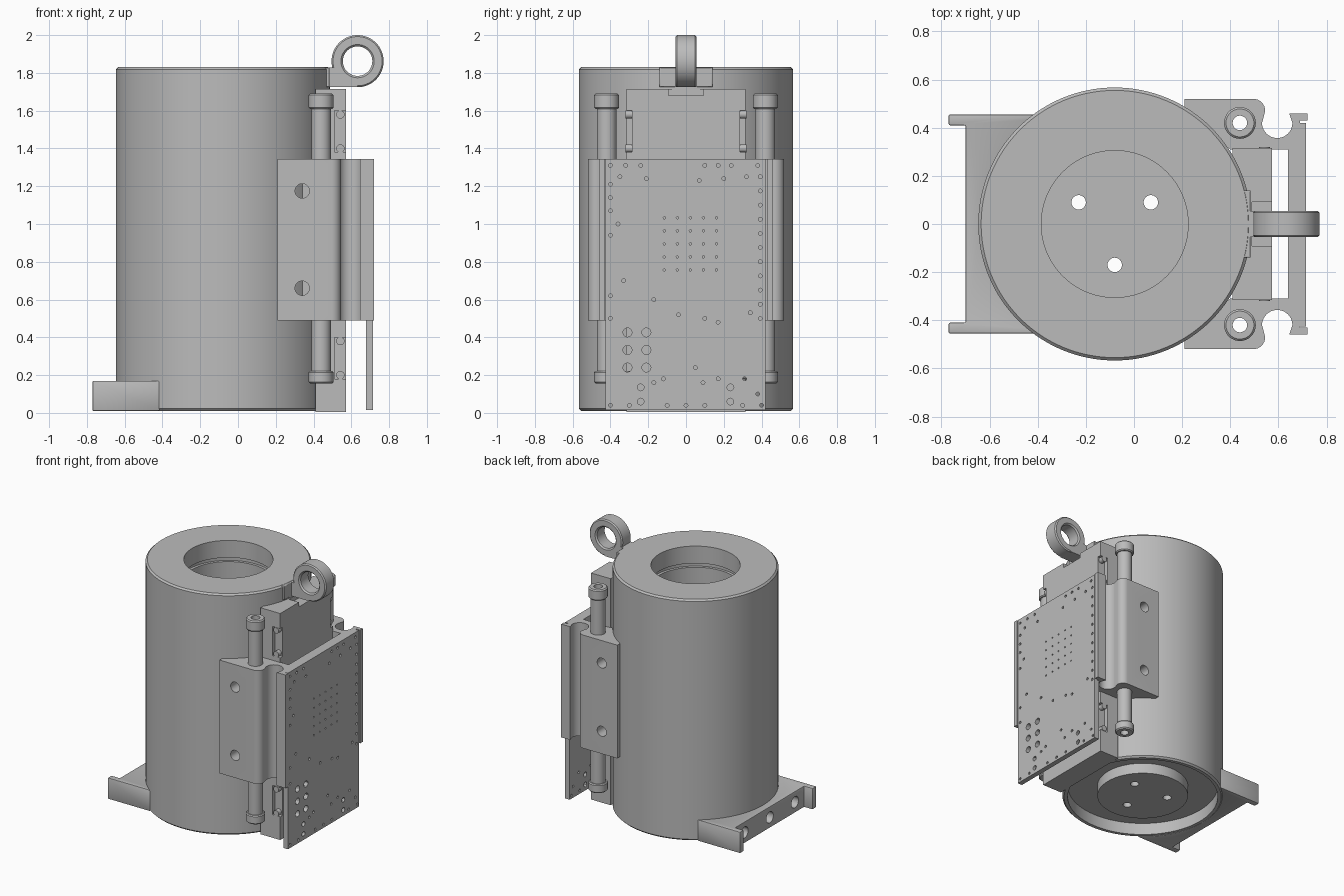
import bpy, bmesh, math
from mathutils import Matrix, Vector

if "Cube" in bpy.data.objects:
    bpy.data.objects.remove(bpy.data.objects["Cube"], do_unlink=True)

grey = bpy.data.materials.new("machined grey")
grey.use_nodes = True
grey.diffuse_color = (0.5, 0.5, 0.5, 1)
grey.node_tree.nodes["Principled BSDF"].inputs["Base Color"].default_value = (0.5, 0.5, 0.5, 1)
parts = []


def finish(name, bm, bevel=0):
    bmesh.ops.recalc_face_normals(bm, faces=bm.faces)
    mesh = bpy.data.meshes.new(name)
    bm.to_mesh(mesh)
    bm.free()
    mesh.materials.append(grey)
    ob = bpy.data.objects.new(name, mesh)
    bpy.context.collection.objects.link(ob)
    parts.append(ob)
    if bevel:
        mod = ob.modifiers.new("bevel", "BEVEL")
        mod.width, mod.segments, mod.limit_method = bevel, 2, "ANGLE"
    return ob


def add_box(bm, lo, hi):
    lo, hi = Vector(lo), Vector(hi)
    m = Matrix.Translation((lo + hi) / 2) @ Matrix.Diagonal((*(hi - lo), 1))
    bmesh.ops.create_cube(bm, size=1, matrix=m)


def add_cyl(bm, center, r, length, axis="Z", seg=32):
    rot = {"X": Matrix.Rotation(math.pi / 2, 4, "Y"),
           "Y": Matrix.Rotation(math.pi / 2, 4, "X"), "Z": Matrix()}[axis]
    bmesh.ops.create_cone(bm, cap_ends=True, segments=seg, radius1=r, radius2=r,
                          depth=length, matrix=Matrix.Translation(center) @ rot)


def box(name, lo, hi, bevel=0):
    bm = bmesh.new()
    add_box(bm, lo, hi)
    return finish(name, bm, bevel)


def prism(name, pts, z0, z1, bevel=0):
    bm = bmesh.new()
    face = bm.faces.new([bm.verts.new((x, y, z0)) for x, y in pts])
    ext = bmesh.ops.extrude_face_region(bm, geom=[face])
    bmesh.ops.translate(bm, vec=(0, 0, z1 - z0),
                        verts=[v for v in ext["geom"] if isinstance(v, bmesh.types.BMVert)])
    return finish(name, bm, bevel)


def lathe(name, profile, center, closed=False, seg=128, turn=None):
    bm = bmesh.new()
    vs = [bm.verts.new((r, 0, z)) for r, z in profile]
    edges = [bm.edges.new(p) for p in zip(vs, vs[1:])]
    if closed:
        edges.append(bm.edges.new((vs[-1], vs[0])))
    bmesh.ops.spin(bm, geom=vs + edges, cent=(0, 0, 0), axis=(0, 0, 1),
                   angle=2 * math.pi, steps=seg, use_merge=True)
    bmesh.ops.remove_doubles(bm, verts=bm.verts, dist=0.0001)
    bmesh.ops.transform(bm, matrix=Matrix.Translation(center) @ (turn or Matrix()), verts=bm.verts)
    return finish(name, bm)


def cut(ob, cutter_bm):
    """Subtract the cutter and bake the result into the part."""
    tool = finish("cutter", cutter_bm)
    parts.remove(tool)
    tool.hide_render = True
    mod = ob.modifiers.new("cut", "BOOLEAN")
    mod.object, mod.operation, mod.solver = tool, "DIFFERENCE", "EXACT"
    dg = bpy.context.evaluated_depsgraph_get()
    mesh = bpy.data.meshes.new_from_object(ob.evaluated_get(dg))
    ob.modifiers.clear()
    ob.data = mesh
    bpy.data.objects.remove(tool, do_unlink=True)


CX, R = -0.08, 0.567

# Main drum: deep bore on top, annular recess and boss underneath
drum = lathe("drum", [(0, .12), (.305, .12), (.305, 1.67), (.325, 1.67), (.325, 1.70),
                      (.305, 1.70), (.305, 1.83), (R - .012, 1.83), (R, 1.818), (R, .022),
                      (R - .012, .01), (.53, .01), (.53, .1), (.32, .1), (.32, .02), (0, .02)],
             (CX, 0, 0))
bm = bmesh.new()
for x, y in ((-.15, .09), (.15, .09), (0, -.17)):
    add_cyl(bm, (CX + x, y, .1), .03, .3)
cut(drum, bm)

# Foot: block hugging the drum, end flanges and three holes in its outer face
a = math.asin(.455 / R)
arc = [(CX - (R - .01) * math.cos(t), R * math.sin(t))
       for t in (a * (1 - i / 12) for i in range(25))]
foot = prism("foot", [(-.77, -.455), (-.77, -.41), (-.70, -.41), (-.70, .41),
                      (-.77, .41), (-.77, .455)] + arc, .01, .17, .006)
bm = bmesh.new()
for y in (-.3, 0, .3):
    add_cyl(bm, (-.70, y, .09), .042, .12, "X")
cut(foot, bm)

# Spine behind the cover plate, notched along its edges
spine = box("spine", (.41, -.315, .005), (.573, .315, 1.715))
bm = bmesh.new()
add_box(bm, (.49, -.092, 1.68), (.6, .092, 1.75))
for s in (-1, 1):
    for z in (.29, 1.49):
        add_box(bm, (.51, s * .315 - .03, z - .11), (.6, s * .315 + .03, z + .11))
cut(spine, bm)
for s, side in ((-1, "right"), (1, "left")):
    for z in (.2, .38, 1.4, 1.58):
        bm = bmesh.new()
        add_cyl(bm, (.542, s * .29, z), .022, .06, "Y", 16)
        finish(side + "_spine_pin", bm)

# Side clamps with an open round channel and a hooked lip
channel = [(.595 + .063 * math.cos(t), .42 + .063 * math.sin(t))
           for t in (-math.pi * i / 20 for i in range(21))]
corner = [(.495 + .05 * math.cos(t), .47 + .05 * math.sin(t))
          for t in (math.pi / 2 * i / 8 for i in range(9))]
outline = ([(.21, .46), (.40, .31), (.69, .31), (.69, .43), (.72, .43), (.72, .46), (.645, .46)]
           + channel + corner + [(.21, .52)])
for s, side in ((-1, "right"), (1, "left")):
    clamp = prism(side + "_clamp", [(x, s * y) for x, y in outline], .49, 1.345)
    bm = bmesh.new()
    for z in (.66, 1.175):
        add_cyl(bm, (.34, s * .48, z), .038, .2, "Y")
    add_cyl(bm, (.44, s * .42, .9), .05, 1.2)
    cut(clamp, bm)
    # Hollow rod with a collar on each end
    lathe(side + "_rod", [(.03, .155), (.058, .155), (.066, .163), (.066, .215), (.06, .222),
                          (.052, .222), (.052, 1.61), (.06, 1.61), (.066, 1.617),
                          (.066, 1.682), (.058, 1.69), (.03, 1.69)],
          (.44, s * .42, 0), closed=True, seg=48)

box("clamp_bridge", (.64, -.315, .49), (.685, .315, 1.345))

# Cover plate with drilled holes: (y, z, radius)
plate = box("cover_plate", (.677, -.425, .015), (.715, .42, 1.345))
holes = [(-.31 + .1 * i, .24 + .093 * j, .024) for i in range(2) for j in range(3)]
holes += [(y, z, .018) for y in (-.24, .235) for z in (.06, .135)]
holes += [(-.115 + .069 * i, .757 + .069 * j, .006) for i in range(5) for j in range(5)]
holes += [(.393, .5 + .075 * i, .01) for i in range(11)]
holes += [(-.4, z, .01) for z in (.5, .62, .94, 1.07, 1.14, 1.21, 1.31)]
holes += [(-.4 + .1 * i, .04, .01) for i in range(9) if i not in (2, 6)]
holes += [(y, 1.31, .01) for y in (-.32, -.24, .1, .17, .24, .38)]
holes += [(y, z, .01) for y, z in ((-.35, 1.25), (-.21, 1.24), (.07, 1.23), (.2, 1.24), (.32, 1.25),
                                   (-.36, 1.0), (-.33, .7), (-.17, .6), (-.04, .52), (.1, .5),
                                   (.17, .48), (.34, .53), (.05, .24), (.09, .16), (.17, .18),
                                   (-.17, .16), (-.12, .18), (.31, .18), (.38, .1))]
bm = bmesh.new()
for y, z, r in holes:
    add_cyl(bm, (.70, y, z), r, .1, "X", 12)
cut(plate, bm)

# Lifting eye: block set in the drum rim, neck and ring
box("eye_block", (.40, -.14, 1.725), (.485, .14, 1.829), .004)
neck = box("eye_neck", (.45, -.055, 1.725), (.633, .055, 1.829))
bm = bmesh.new()
add_cyl(bm, (.633, 0, 1.862), .1, .3, "Y", 64)
cut(neck, bm)
lathe("lifting_ring", [(.078, -.045), (.088, -.055), (.13, -.055), (.138, -.047),
                       (.138, .047), (.13, .055), (.088, .055), (.078, .045)],
      (.633, 0, 1.862), closed=True, seg=64, turn=Matrix.Rotation(math.pi / 2, 4, "X"))

# Smooth rounded surfaces, keep machined edges crisp
bpy.ops.object.select_all(action="DESELECT")
for ob in parts:
    ob.select_set(True)
bpy.context.view_layer.objects.active = drum
bpy.ops.object.shade_smooth_by_angle(angle=math.radians(30))
